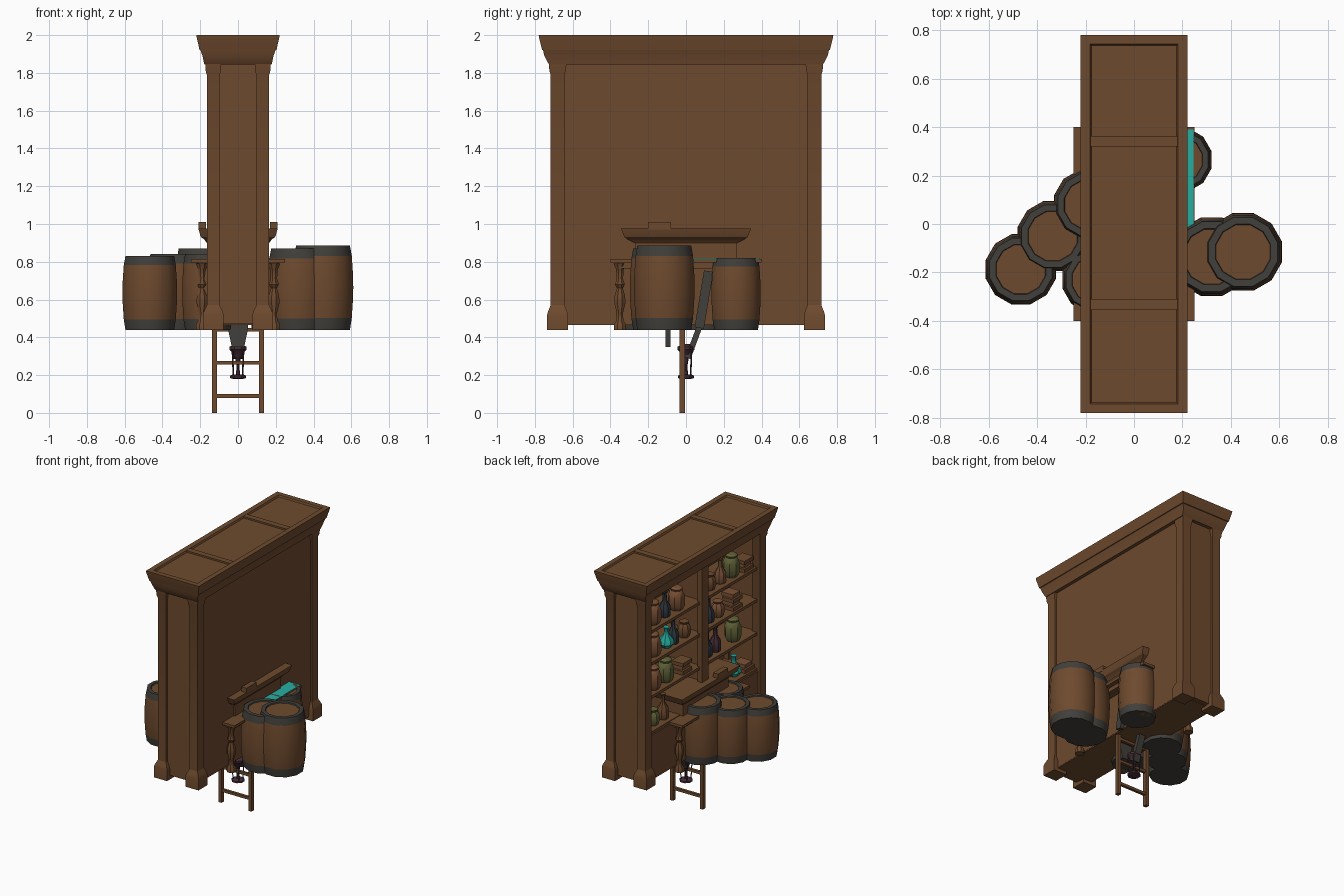
import bpy, bmesh, math
from mathutils import Matrix, Vector

if "Cube" in bpy.data.objects:
    bpy.data.objects.remove(bpy.data.objects["Cube"])

def material(name, c):
    m = bpy.data.materials.new(name)
    m.diffuse_color = (*c, 1)
    m.use_nodes = True
    m.node_tree.nodes["Principled BSDF"].inputs["Base Color"].default_value = m.diffuse_color
    return m

WOOD = material("brown_wood", (0.155, 0.068, 0.027))
IRON = material("dark_iron", (0.054, 0.050, 0.043))
TEAL = material("teal", (0.02, 0.42, 0.36))
OLIVE = material("olive_glass", (0.12, 0.125, 0.04))
PLUM = material("plum_metal", (0.06, 0.026, 0.038))
SLATE = material("slate_glass", (0.03, 0.04, 0.052))
CLAY = material("clay", (0.20, 0.085, 0.038))

def finish(name, bm, mats, angle=35):
    bmesh.ops.recalc_face_normals(bm, faces=bm.faces)
    me = bpy.data.meshes.new(name)
    bm.to_mesh(me)
    bm.free()
    for m in mats:
        me.materials.append(m)
    for p in me.polygons:
        p.use_smooth = True
    me.set_sharp_from_angle(angle=math.radians(angle))
    ob = bpy.data.objects.new(name, me)
    bpy.context.collection.objects.link(ob)
    return ob

def skin(rings):
    bm = bmesh.new()
    vr = [[bm.verts.new(p) for p in r] for r in rings]
    n = len(vr[0])
    for a, b in zip(vr, vr[1:]):
        for i in range(n):
            bm.faces.new((a[i], a[(i + 1) % n], b[(i + 1) % n], b[i]))
    bm.faces.new(vr[0])
    bm.faces.new(vr[-1])
    return bm

def loft(name, secs, x=0, y=0, mat=WOOD):
    """Stack of rectangles (half x, half y, z)."""
    sg = ((-1, -1), (1, -1), (1, 1), (-1, 1))
    return finish(name, skin([[(x + a * hx, y + b * hy, z) for a, b in sg] for hx, hy, z in secs]), [mat], 20)

def box(name, x0, x1, y0, y1, z0, z1, mat=WOOD):
    hx, hy = (x1 - x0) / 2, (y1 - y0) / 2
    return loft(name, [(hx, hy, z0), (hx, hy, z1)], (x0 + x1) / 2, (y0 + y1) / 2, mat)

def lathe(name, prof, x, y, z, n=12, mats=(WOOD,), rule=None):
    bm = skin([[(x + r * math.cos((i + .5) * math.tau / n), y + r * math.sin((i + .5) * math.tau / n), z + h)
                for i in range(n)] for r, h in prof])
    if rule:
        for f in bm.faces:
            c = f.calc_center_median()
            f.material_index = rule(c.z - z, len(f.verts) > 4)
    return finish(name, bm, mats)

def beam(name, a, b, w, mat):
    a, b = Vector(a), Vector(b)
    bm = bmesh.new()
    bmesh.ops.create_cube(bm, size=1)
    rot = (b - a).to_track_quat('Z', 'Y').to_matrix().to_4x4()
    bmesh.ops.transform(bm, verts=bm.verts, matrix=Matrix.Translation((a + b) / 2) @ rot
                        @ Matrix.Diagonal((w[0], w[1], (b - a).length, 1)))
    return finish(name, bm, [mat])

def barrel(x, y, r, h, z=.44):
    e = r * .89
    def rule(c, cap):
        if cap:
            return 0 if c > h / 2 else 1
        return 1 if c < h * .14 or c > h * .88 else 0
    lathe("barrel", [(e, 0), (r * .95, h * .14), (r * .99, h * .36), (r, h * .5), (r * .99, h * .66),
                     (r * .95, h * .88), (e, h), (e * .8, h), (e * .78, h - .008)], x, y, z, 12, (WOOD, IRON), rule)

# --- cabinet: corner posts, walls, back, shelves
for sx in (-1, 1):
    for sy in (-1, 1):
        loft("corner_post", [(.055, .055, .44), (.055, .055, .52), (.048, .049, .54), (.034, .037, .57),
                             (.034, .037, 1.79), (.04, .043, 1.81), (.043, .048, 1.86)], sx * .131, sy * .68)
for sy in (-1, 1):
    box("end_panel", -.11, .11, sy * .68 - .02, sy * .68 + .02, .47, 1.87)
box("back_panel", .135, .152, -.67, .67, .47, 1.87)
box("cabinet_floor", -.15, .15, -.67, .67, .465, .49)
box("lower_front", -.15, -.13, -.67, .67, .47, .80)
box("centre_divider", -.12, .14, -.015, .015, .8, 1.87)
box("centre_post", -.16, -.125, -.04, .04, .47, 1.87)
SHELF = (.82, 1.09, 1.34, 1.58)
for z in SHELF:
    box("shelf", -.14, .14, -.67, .67, z - .022, z)

# --- cornice with three sunken top panels
loft("cornice", [(.178, .725, 1.845), (.182, .735, 1.86), (.188, .75, 1.89), (.199, .757, 1.92),
                 (.204, .762, 1.922), (.211, .77, 1.955), (.218, .778, 1.985), (.22, .78, 2),
                 (.182, .742, 2), (.176, .736, 1.988)])
for y in (-.332, .342):
    box("top_rail", -.18, .18, y - .022, y + .022, 1.98, 2)

# --- counter table with turned legs
box("table_top", -.25, .25, -.4, .4, .795, .815)
box("table_apron", -.215, .215, -.36, .36, .765, .795)
box("table_cloth", .1, .246, -.02, .39, .814, .82, TEAL)
for sx in (-1, 1):
    for sy in (-1, 1):
        lathe("turned_leg", [(.034, 0), (.034, .03), (.02, .05), (.018, .09), (.032, .14), (.03, .18), (.017, .22),
                             (.028, .24), (.018, .27), (.022, .32), (.036, .35)], sx * .19, sy * .35, .44, 8)

# --- small hutch top standing on the counter
loft("hutch_body", [(.165, .27, .81), (.165, .27, .9), (.18, .31, .92), (.195, .325, .93),
                    (.2, .33, .94), (.21, .345, .977)])
for sx in (-1, 1):
    box("hutch_block", sx * .19 - .02, sx * .19 + .02, -.2, -.08, .97, 1.01)

# --- barrels
for b in ((-.467, -.187, .15, .39), (-.335, -.05, .15, .40), (-.185, .08, .15, .43), (-.16, -.23, .14, .40),
          (.45, -.115, .166, .445), (.32, -.135, .168, .43), (.19, .265, .135, .38)):
    barrel(*b)

# --- ladder
for s in (-1, 1):
    box("ladder_rail", s * .124 - .013, s * .124 + .013, -.035, -.005, 0, .95)
for i in range(5):
    box("ladder_rung", -.12, .12, -.03, -.01, .08 + i * .175, .10 + i * .175)

# --- hanging lantern and iron tools under the cabinet
lathe("lantern_base", [(.03, 0), (.046, .004), (.046, .016), (.03, .024)], 0, 0, .18, 8, (PLUM,))
lathe("lantern_stem", [(.012, 0), (.008, .05), (.016, .09), (.035, .12), (.048, .135), (.048, .15), (.02, .165)],
      0, 0, .2, 8, (PLUM,))
for i in range(4):
    a = math.pi / 4 + i * math.pi / 2
    c, s = math.cos(a), math.sin(a)
    beam("lantern_strut", (.034 * c, .034 * s, .19), (.042 * c, .042 * s, .33), (.006, .006), PLUM)
loft("iron_blade", [(.033, .014, .35), (.052, .014, .44), (.052, .014, .6)], 0, -.095, IRON)
beam("iron_bar", (0, .01, .29), (0, .11, .56), (.05, .03), IRON)
beam("iron_poker", (.185, .07, .45), (.185, .12, .75), (.03, .05), IRON)

# --- goods on the shelves
JAR = [(.042, 0), (.058, .03), (.06, .1), (.045, .14), (.04, .145), (.045, .16), (.03, .17)]
BOTTLE = [(.035, 0), (.042, .02), (.04, .08), (.015, .12), (.014, .17), (.018, .175), (.018, .185)]
FLASK = [(.03, 0), (.055, .03), (.05, .06), (.018, .1), (.016, .14), (.022, .15)]
POT = [(.035, 0), (.05, .04), (.045, .08), (.03, .1), (.036, .115)]
goods = [("jar", JAR, CLAY, .5, 3), ("jar", JAR, CLAY, .22, 3), ("bottle", BOTTLE, SLATE, .36, 3),
         ("pot", POT, WOOD, -.17, 3), ("jar", JAR, OLIVE, -.43, 3), ("bottle", BOTTLE, CLAY, -.3, 3),
         ("jar", JAR, CLAY, .5, 2), ("flask", FLASK, TEAL, .34, 2), ("bottle", BOTTLE, SLATE, .26, 2),
         ("pot", POT, WOOD, .13, 2), ("bottle", BOTTLE, SLATE, -.16, 2), ("pot", POT, CLAY, -.27, 2),
         ("jar", JAR, CLAY, .5, 1), ("jar", JAR, OLIVE, .35, 1), ("bottle", BOTTLE, PLUM, -.24, 1),
         ("jar", JAR, OLIVE, -.45, 1), ("bottle", BOTTLE, SLATE, -.14, 1),
         ("pot", POT, OLIVE, .5, 0), ("flask", FLASK, TEAL, -.46, 0), ("bottle", BOTTLE, WOOD, .38, 0)]
for name, prof, mat, y, s in goods:
    lathe(name, prof, -.075, y, SHELF[s], 8, (mat,))
# book stacks
for y, s, n in ((-.44, 2, 4), (.16, 1, 3), (-.58, 0, 2), (-.57, 3, 3)):
    for i in range(n):
        d = .012 * (i % 2)
        box("book", -.125 + d, -.03 + d, y - .055 + d, y + .055 - d, SHELF[s] + i * .03, SHELF[s] + i * .03 + .027,
            WOOD if i % 2 == 0 else CLAY)
